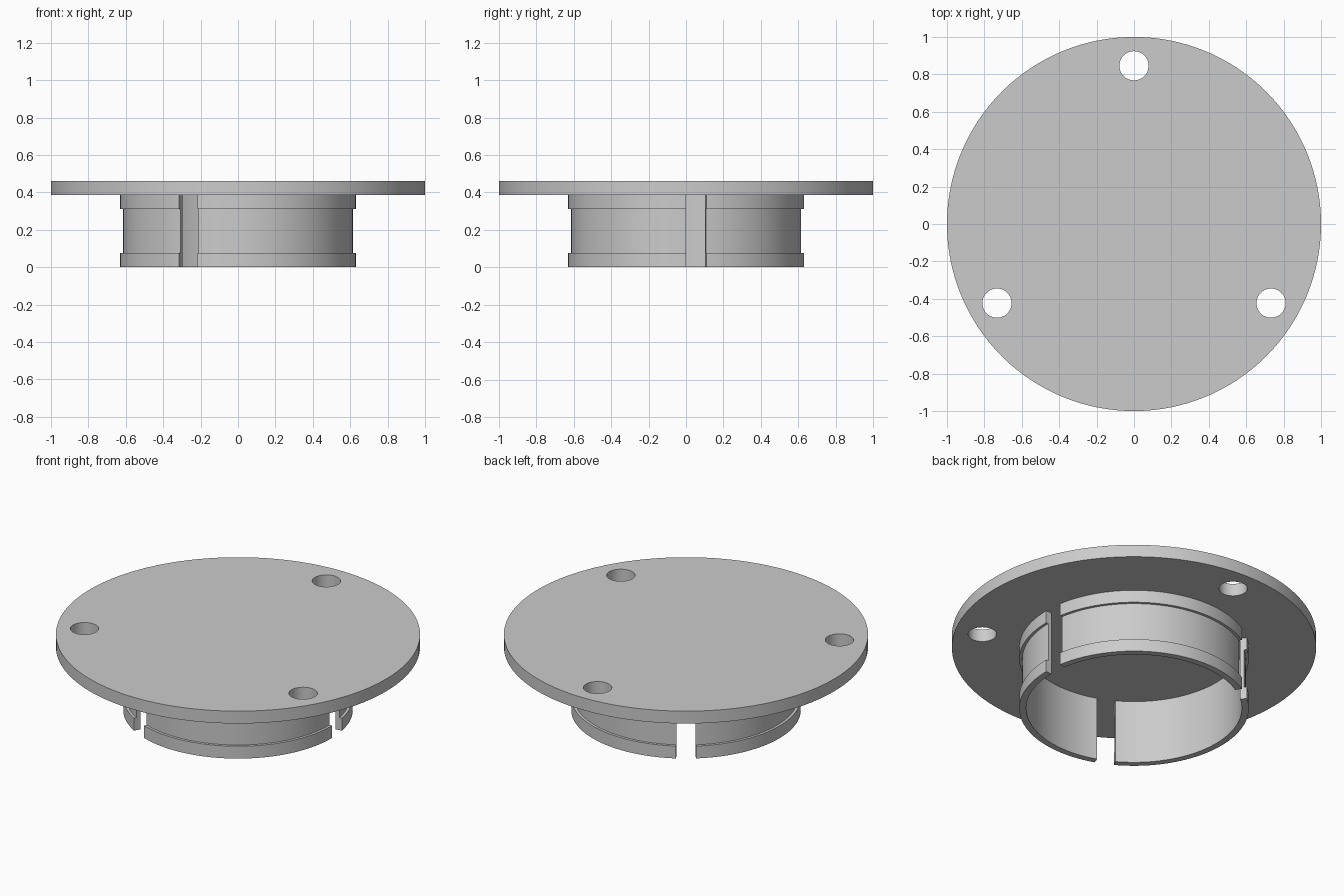
import bpy, bmesh
from math import cos, sin, radians

cube = bpy.data.objects.get("Cube")
if cube:
    bpy.data.objects.remove(cube, do_unlink=True)

# Single grey plastic
grey = bpy.data.materials.new("plain grey")
grey.use_nodes = True
colour = (0.6, 0.6, 0.6, 1)
grey.diffuse_color = colour
grey.node_tree.nodes["Principled BSDF"].inputs["Base Color"].default_value = colour

PLATE_BOTTOM, PLATE_TOP = 0.385, 0.46


def smooth(obj):
    bpy.ops.object.select_all(action="DESELECT")
    obj.select_set(True)
    bpy.context.view_layer.objects.active = obj
    bpy.ops.object.shade_smooth_by_angle(angle=radians(30))


def cylinder(name, radius, z0, z1, x=0, y=0, sides=128):
    bpy.ops.mesh.primitive_cylinder_add(
        vertices=sides, radius=radius, depth=z1 - z0, location=(x, y, (z0 + z1) / 2))
    obj = bpy.context.object
    obj.name = name
    obj.data.materials.append(grey)
    return obj


def arc_wall(name, profile, start, end, steps=48):
    """Sweep a closed (radius, z) profile around z between two angles."""
    bm = bmesh.new()
    rings = []
    for i in range(steps + 1):
        a = radians(start + (end - start) * i / steps)
        rings.append([bm.verts.new((r * cos(a), r * sin(a), z)) for r, z in profile])
    n = len(profile)
    for p, q in zip(rings, rings[1:]):
        for k in range(n):
            bm.faces.new((p[k], p[(k + 1) % n], q[(k + 1) % n], q[k]))
    bm.faces.new(rings[0])
    bm.faces.new(rings[-1])
    bmesh.ops.recalc_face_normals(bm, faces=bm.faces)
    mesh = bpy.data.meshes.new(name)
    bm.to_mesh(mesh)
    bm.free()
    mesh.materials.append(grey)
    obj = bpy.data.objects.new(name, mesh)
    bpy.context.collection.objects.link(obj)
    smooth(obj)


# Round cover plate with three screw holes
plate = cylinder("cover_plate", 1.0, PLATE_BOTTOM, PLATE_TOP)
for angle in (90, 210, 330):
    a = radians(angle)
    cutter = cylinder("hole_cutter", 0.078, 0.3, 0.6, 0.846 * cos(a), 0.846 * sin(a), 48)
    cutter.hide_render = True
    cut = plate.modifiers.new("screw_hole", "BOOLEAN")
    cut.operation = "DIFFERENCE"
    cut.solver = "EXACT"
    cut.object = cutter
    bpy.context.view_layer.objects.active = plate
    bpy.ops.object.modifier_apply(modifier=cut.name)
    bpy.data.objects.remove(cutter, do_unlink=True)
smooth(plate)

# Slotted collar: three wall segments with a raised band at top and bottom
INNER, BODY, LIP = 0.592, 0.614, 0.63
profile = [(INNER, 0), (LIP, 0), (LIP, 0.075), (BODY, 0.075),
           (BODY, 0.31), (LIP, 0.31), (LIP, PLATE_BOTTOM), (INNER, PLATE_BOTTOM)]
for i in range(3):
    arc_wall(f"collar_segment_{i + 1}", profile, 120 * i + 10, 120 * i + 120)
